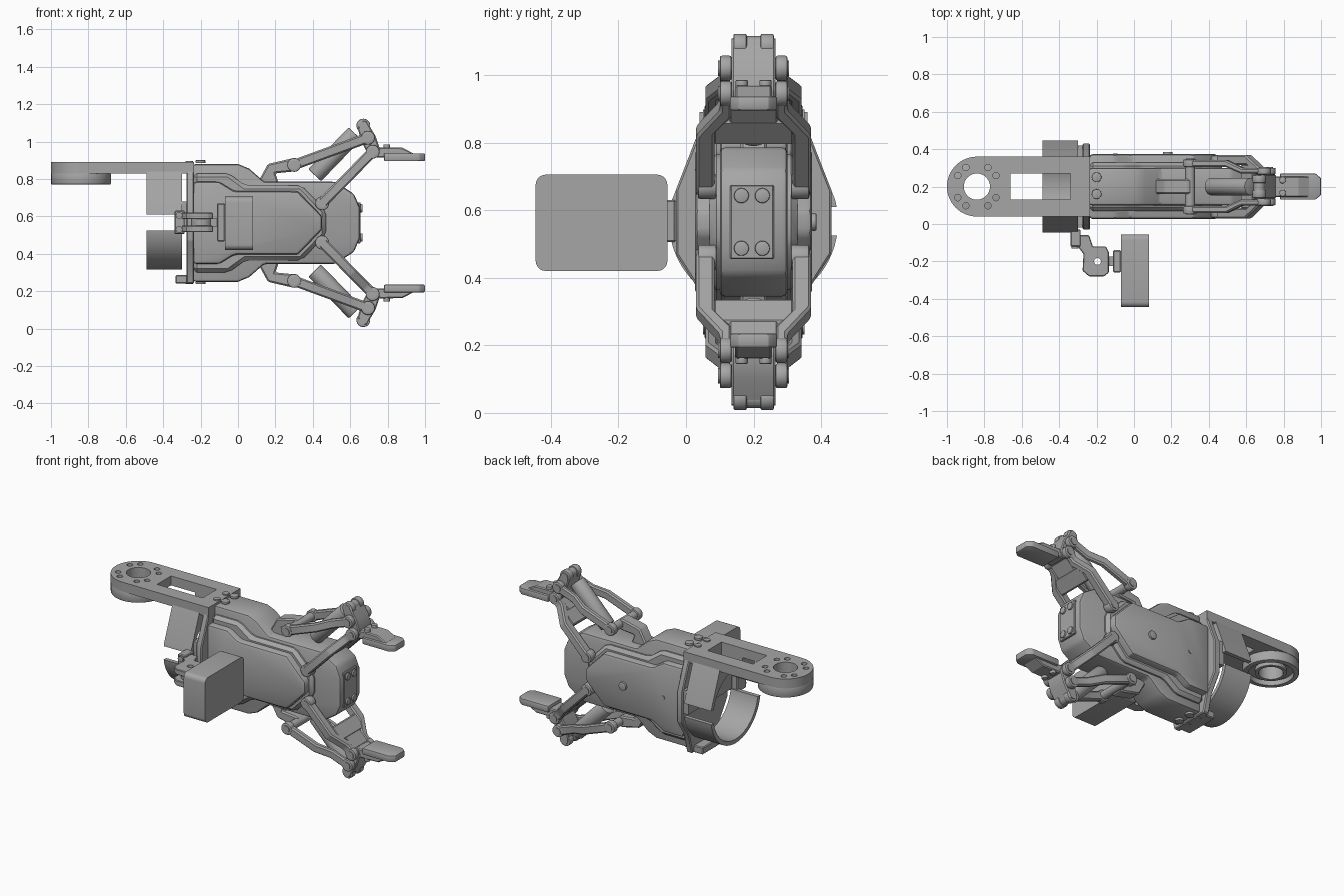
import bpy, bmesh, math
from mathutils import Vector, Matrix

cube = bpy.data.objects.get("Cube")
if cube:
    bpy.data.objects.remove(cube, do_unlink=True)

grey = bpy.data.materials.new("machined grey")
grey.use_nodes = True
tone = (0.38, 0.38, 0.38, 1)
grey.diffuse_color = tone
grey.node_tree.nodes["Principled BSDF"].inputs["Base Color"].default_value = tone

MY, MZ = 0.2, 0.565          # planes of symmetry
PLACE = {"x": lambda u, v, w: (w, u, v),
         "y": lambda u, v, w: (u, w, v),
         "z": lambda u, v, w: (u, v, w)}


def bake(ob):
    """Turn the modifiers into plain mesh."""
    bpy.context.view_layer.update()
    dg = bpy.context.evaluated_depsgraph_get()
    ob.data = bpy.data.meshes.new_from_object(ob.evaluated_get(dg))
    ob.modifiers.clear()
    return ob


def prism(name, pts, axis, lo, hi, bevel=0, seg=1):
    """Outline extruded along an axis, with optional rounded edges."""
    bm = bmesh.new()
    a, b = ([bm.verts.new(PLACE[axis](u, v, w)) for u, v in pts] for w in (lo, hi))
    bm.faces.new(a)
    bm.faces.new(b)
    for i in range(len(a)):
        j = (i + 1) % len(a)
        bm.faces.new((a[i], a[j], b[j], b[i]))
    bmesh.ops.recalc_face_normals(bm, faces=bm.faces)
    me = bpy.data.meshes.new(name)
    bm.to_mesh(me)
    bm.free()
    me.materials.append(grey)
    ob = bpy.data.objects.new(name, me)
    bpy.context.collection.objects.link(ob)
    if bevel:
        m = ob.modifiers.new("bevel", "BEVEL")
        m.width, m.segments, m.limit_method = bevel, seg, "ANGLE"
        bake(ob)
    return ob


def box(name, x, y, z, bevel=0, seg=1):
    return prism(name, [(x[0], y[0]), (x[1], y[0]), (x[1], y[1]), (x[0], y[1])],
                 "z", z[0], z[1], bevel, seg)


def arc(cu, cv, r, start=0, end=360, n=32):
    full = end - start == 360
    return [(cu + r * math.cos(math.radians(start + (end - start) * i / n)),
             cv + r * math.sin(math.radians(start + (end - start) * i / n)))
            for i in range(n if full else n + 1)]


def disc(name, u, v, r, axis, lo, hi, bevel=0):
    return prism(name, arc(u, v, r), axis, lo, hi, bevel, 2)


def cut(ob, *cutters):
    for c in cutters:
        m = ob.modifiers.new("cut", "BOOLEAN")
        m.operation, m.solver, m.object = "DIFFERENCE", "EXACT", c
    bake(ob)
    for c in cutters:
        bpy.data.objects.remove(c, do_unlink=True)
    return ob


def mirror(ob, axis):
    """Reflected copy across the middle plane."""
    new = ob.copy()
    new.data = ob.data.copy()
    mid = Vector((0, MY, 0)) if axis == "y" else Vector((0, 0, MZ))
    d = Vector((0, 1, 0)) if axis == "y" else Vector((0, 0, 1))
    new.data.transform(Matrix.Translation(mid) @ Matrix.Scale(-1, 4, d) @ Matrix.Translation(-mid))
    new.data.flip_normals()
    bpy.context.collection.objects.link(new)
    return new


def link(name, p, q, side, width):
    """Bar from p to q; side is its outline as (fraction along, y)."""
    p, q = Vector((p[0], 0, p[1])), Vector((q[0], 0, q[1]))
    length = (q - p).length
    ob = prism(name, [(s * length, y) for s, y in side], "z", -width / 2, width / 2, 0.008)
    turn = Matrix.Rotation(-math.atan2(q.z - p.z, q.x - p.x), 4, "Y")
    ob.data.transform(Matrix.Translation(p) @ turn)
    return ob


# Mounting arm with bolt ring, bore and slot
hub = (-0.84, MY)
arm = prism("mounting_arm", arc(*hub, 0.16, 90, 270) + [(-0.235, 0.04), (-0.235, 0.36)], "z", 0.83, 0.89)
holes = [disc("hole", hub[0] + 0.118 * math.cos(a), MY + 0.118 * math.sin(a), 0.017, "z", 0.7, 1)
         for a in (math.radians(s + k * 90) for k in range(4) for s in (30, 60))]
cut(arm, disc("bore", *hub, 0.07, "z", 0.7, 1), box("slot", (-0.66, -0.34), (0.13, 0.27), (0.8, 1)), *holes)
boss = disc("mounting_boss", *hub, 0.16, "z", 0.77, 0.832, 0.006)
cut(boss, disc("bore", *hub, 0.07, "z", 0.7, 1), disc("recess", *hub, 0.13, "z", 0.7, 0.8))
cut(disc("boss_hub", *hub, 0.09, "z", 0.775, 0.835), disc("bore", *hub, 0.07, "z", 0.7, 1))

# Split clamp cup, with flat cheeks rising to the arm
cup = prism("clamp_cup", arc(MY, MZ, 0.25, 165, 375, 40) + [(0.36, 0.84), (0.04, 0.84)], "x", -0.49, -0.3)
cut(cup, disc("bore", MY, MZ, 0.225, "x", -0.6, -0.2),
    box("split", (-0.6, -0.2), (-0.2, 0.6), (0.525, 0.61)),
    box("top_slot", (-0.66, -0.34), (0.13, 0.27), (0.7, 1)))

# Flange behind the body, and lower bridge
prism("flange", [(0.07, 0.24), (0.33, 0.24), (0.36, 0.36), (0.43, 0.47), (0.43, 0.66), (0.34, 0.89),
                 (0.06, 0.89), (-0.03, 0.66), (-0.03, 0.47), (0.04, 0.36)], "x", -0.275, -0.235, 0.006)
box("lower_bridge", (-0.335, -0.235), (0.09, 0.31), (0.24, 0.285), 0.005)
box("middle_bridge", (-0.31, -0.26), (-0.02, 0.42), (0.53, 0.68))
for y in (0.16, 0.25):
    for z in (0.885, 0.237):
        disc("bridge_bolt", -0.2, y, 0.026, "z", z, z + 0.015, 0.003)
        disc("hinge_pin", -0.26, y, 0.02, "z", z, z + 0.012)


def outline(half):
    return half + [(x, 2 * MZ - z) for x, z in reversed(half)]


# Body: tall core, wide stepped covers, nose
prism("body_core", outline([(-0.24, 0.88), (0, 0.88), (0.06, 0.855), (0.14, 0.785), (0.52, 0.785),
                            (0.62, 0.72), (0.65, 0.65)]), "y", 0.1, 0.3, 0.015, 2)
prism("body_shoulder", outline([(-0.24, 0.83), (-0.05, 0.83), (0.04, 0.765), (0.34, 0.765),
                                (0.47, 0.63)]), "y", 0.07, 0.33, 0.02)
prism("body_covers", outline([(-0.24, 0.785), (-0.1, 0.785), (-0.02, 0.735), (0.32, 0.735),
                              (0.45, 0.6)]), "y", 0.027, 0.373, 0.018, 2)
disc("cover_bolt", 0.18, MZ, 0.026, "y", 0.37, 0.386, 0.004)
disc("cover_pin", -0.1, MZ, 0.012, "y", 0.37, 0.378)
box("nose_plate", (0.64, 0.656), (0.13, 0.26), (0.455, 0.675), 0.004)
for y in (0.164, 0.226):
    for z in (0.487, 0.643):
        disc("nose_bolt", y, z, 0.022, "x", 0.65, 0.666, 0.004)

# Jaw linkage: upper outer half, reflected to the other side and below
A, B, C, D = (0.13, 0.79), (0.3, 0.875), (0.695, 1.02), (0.67, 1.085)
E, F = (0.45, 0.67), (0.72, 0.945)
sides = [
    link("yoke_leg", E, F, [(0, 0.03), (0.6, 0.03), (0.87, 0.1), (1, 0.1), (1, 0.135), (0.8, 0.135),
                            (0.62, 0.085), (0, 0.085)], 0.055),
    link("upper_bar", B, C, [(0, 0.058), (0.5, 0.058), (0.72, 0.1), (1, 0.1), (1, 0.13), (0.7, 0.13),
                             (0.5, 0.095), (0, 0.095)], 0.055),
]
for name, (x, z), lo, hi in (("yoke_pivot", E, 0.035, 0.09), ("bar_pivot", B, 0.055, 0.095),
                             ("knuckle_pivot", C, 0.1, 0.135), ("tip_pivot", F, 0.1, 0.135),
                             ("top_pivot", D, 0.14, 0.18)):
    sides.append(disc(name, x, z, 0.037, "y", lo, hi, 0.006))
    sides.append(disc(name + "_pin", x, z, 0.023, "y", lo - 0.005, hi))
sides += [mirror(o, "y") for o in sides]

middle = [
    prism("crank", [(0.1, 0.77), (0.16, 0.88), (0.29, 0.91), (0.33, 0.875), (0.3, 0.84), (0.2, 0.83),
                    (0.22, 0.77)], "y", 0.16, 0.24, 0.008),
    disc("crank_axle", *B, 0.026, "y", 0.09, 0.31),
    link("yoke_bridge", E, F, [(0.5, 0.08), (0.76, 0.08), (0.76, 0.32), (0.5, 0.32)], 0.05),
    link("yoke_web", E, F, [(0.7, 0.125), (0.97, 0.125), (0.97, 0.275), (0.7, 0.275)], 0.045),
    prism("knuckle", [(0.64, 1.07), (0.66, 1.11), (0.69, 1.11), (0.705, 1.08), (0.735, 1.03), (0.76, 0.955),
                      (0.74, 0.915), (0.7, 0.92), (0.66, 1.0)], "y", 0.135, 0.265, 0.006),
    disc("top_axle", *D, 0.03, "y", 0.14, 0.26),
    prism("finger_holder", [(0.72, 0.97), (0.88, 0.967), (0.94, 0.935), (0.94, 0.915), (0.73, 0.915)],
          "y", 0.145, 0.255, 0.006),
    prism("finger_tip", [(0.78, 0.13), (0.97, 0.13), (1, 0.155), (1, 0.245), (0.97, 0.27), (0.78, 0.27)],
          "z", 0.895, 0.937, 0.007, 2),
    disc("tip_bolt", 0.795, 0.165, 0.018, "z", 0.96, 0.985, 0.003),
    disc("tip_bolt", 0.795, 0.235, 0.018, "z", 0.96, 0.985, 0.003),
]
# Round actuator rod behind the bars
rod = disc("actuator_rod", 0, 0, 0.047, "x", 0, 0.31, 0.006)
rod.data.transform(Matrix.Translation((0.41, MY, 0.82)) @ Matrix.Rotation(math.radians(-46), 4, "Y"))
for ob in sides + middle + [rod]:
    mirror(ob, "z")

# Sensor box on its swivel bracket
prism("sensor_box", [(-0.445, 0.42), (-0.055, 0.42), (-0.055, 0.705), (-0.445, 0.705)], "x", -0.07, 0.08)
sensor = bpy.data.objects["sensor_box"]
bm = bmesh.new()
bm.from_mesh(sensor.data)
long_edges = [e for e in bm.edges if abs(e.verts[0].co.x - e.verts[1].co.x) > 0.1]
bmesh.ops.bevel(bm, geom=long_edges, offset=0.03, segments=5, affect="EDGES", profile=0.5)
bm.to_mesh(sensor.data)
bm.free()
box("sensor_plate", (-0.112, -0.07), (-0.26, -0.14), (0.465, 0.67), 0.006)
box("swivel_neck", (-0.15, -0.1), (-0.225, -0.175), (0.545, 0.59))
swivel = [(-0.3, -0.06), (-0.24, -0.06), (-0.22, -0.12), (-0.15, -0.12), (-0.135, -0.15), (-0.135, -0.26),
          (-0.16, -0.28), (-0.24, -0.28), (-0.275, -0.25), (-0.27, -0.16), (-0.3, -0.12)]
for lo, hi in ((0.515, 0.55), (0.585, 0.62)):
    cut(prism("swivel_ear", swivel, "z", lo, hi, 0.004), disc("hole", -0.195, -0.2, 0.018, "z", 0.4, 0.8))
cut(disc("swivel_knuckle", -0.195, -0.2, 0.055, "z", 0.545, 0.59), disc("hole", -0.195, -0.2, 0.018, "z", 0.4, 0.8))
box("swivel_foot", (-0.34, -0.285), (-0.12, -0.03), (0.505, 0.63), 0.005)
for z in (0.53, 0.605):
    disc("foot_bolt", -0.315, z, 0.018, "y", -0.13, -0.11)

# Crisp edges with smooth round surfaces
bpy.ops.object.select_all(action="DESELECT")
for ob in bpy.context.collection.objects:
    if ob.type == "MESH" and ob.data.materials and ob.data.materials[0] == grey:
        ob.select_set(True)
        bpy.context.view_layer.objects.active = ob
bpy.ops.object.shade_smooth_by_angle(angle=math.radians(25))
